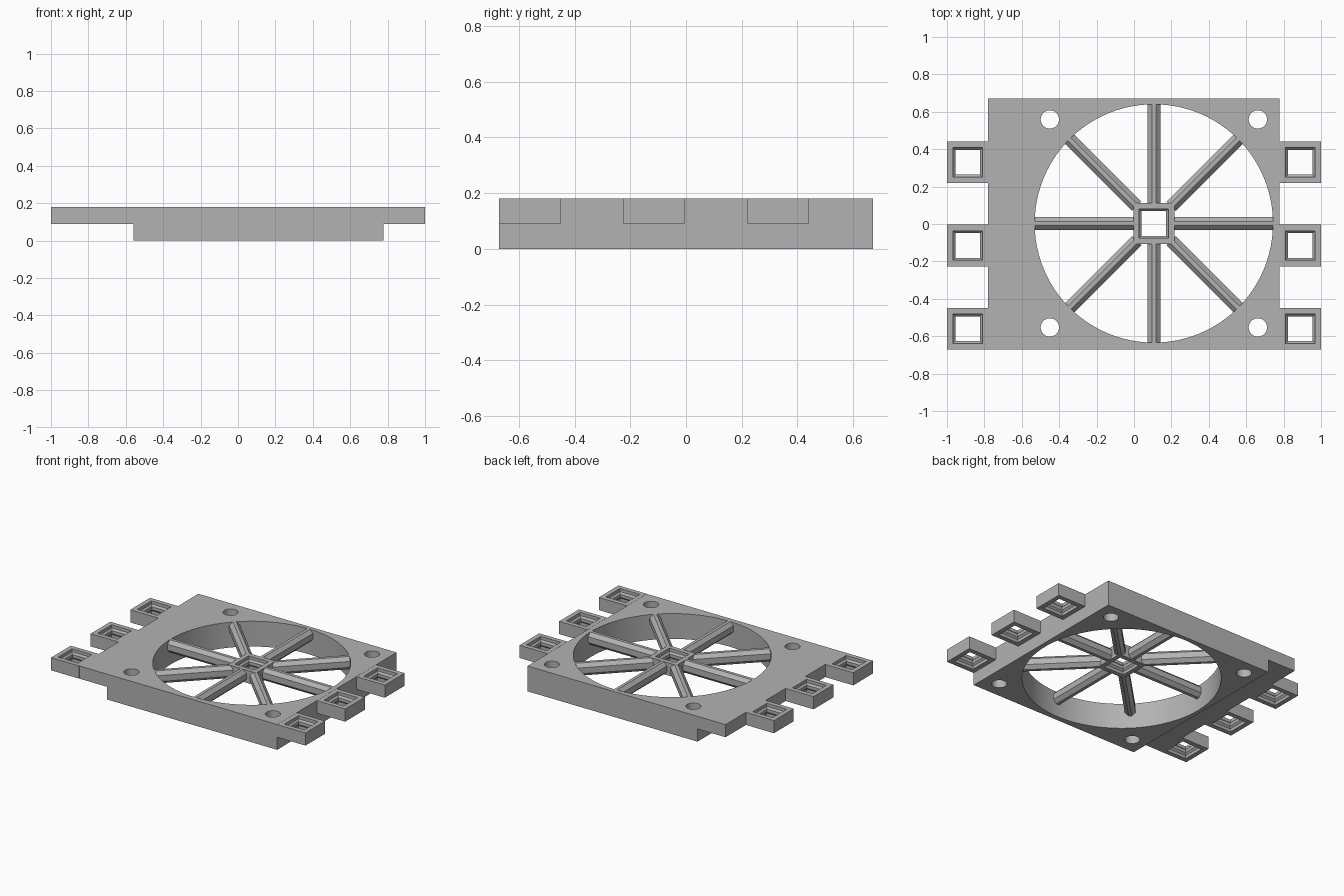
import bpy, bmesh, math
from mathutils import Matrix, Vector

if "Cube" in bpy.data.objects:
    bpy.data.objects.remove(bpy.data.objects["Cube"])

TOP, MID = 0.18, 0.09
CENTRE = Vector((0.106, 0.003, 0))
FAN_RADIUS = 0.637

grey = bpy.data.materials.new("plain_grey")
grey.use_nodes = True
colour = (0.45, 0.45, 0.45, 1)
grey.diffuse_color = colour
grey.node_tree.nodes["Principled BSDF"].inputs["Base Color"].default_value = colour


def finish(name, bm):
    bmesh.ops.recalc_face_normals(bm, faces=bm.faces)
    mesh = bpy.data.meshes.new(name)
    bm.to_mesh(mesh)
    bm.free()
    mesh.materials.append(grey)
    obj = bpy.data.objects.new(name, mesh)
    bpy.context.collection.objects.link(obj)
    return obj


def prism(name, points, offset, matrix=None):
    """Extrude a closed outline along an offset."""
    bm = bmesh.new()
    face = bm.faces.new([bm.verts.new(p) for p in points])
    out = bmesh.ops.extrude_face_region(bm, geom=[face])
    moved = [v for v in out["geom"] if isinstance(v, bmesh.types.BMVert)]
    bmesh.ops.translate(bm, vec=offset, verts=moved)
    if matrix:
        bm.transform(matrix)
    return finish(name, bm)


def socket_frame(name, x, y, z, half):
    """Square frame whose opening narrows to a chamfered waist."""
    wide, waist = 0.078, 0.066
    profile = [(half, 0), (half, MID), (wide, MID), (wide, 0.068),
               (waist, 0.056), (waist, 0.034), (wide, 0.022), (wide, 0)]
    corners = [(-1, -1), (1, -1), (1, 1), (-1, 1)]
    bm = bmesh.new()
    rings = [[bm.verts.new((x + h * a, y + h * b, z + dz)) for a, b in corners]
             for h, dz in profile]
    for r, ring in enumerate(rings):
        following = rings[(r + 1) % len(rings)]
        for i in range(4):
            j = (i + 1) % 4
            bm.faces.new((ring[i], ring[j], following[j], following[i]))
    return finish(name, bm)


def cut_cylinder(body, centre, radius, sides):
    """Drill a vertical round hole through the body."""
    bm = bmesh.new()
    bmesh.ops.create_cone(bm, cap_ends=True, segments=sides, radius1=radius,
                          radius2=radius, depth=1,
                          matrix=Matrix.Translation(centre))
    cutter = finish("hole_cutter", bm)
    cutter.hide_render = True
    mod = body.modifiers.new("hole", 'BOOLEAN')
    mod.operation = 'DIFFERENCE'
    mod.solver = 'EXACT'
    mod.object = cutter
    bpy.context.view_layer.objects.active = body
    bpy.ops.object.modifier_apply(modifier=mod.name)
    bpy.data.objects.remove(cutter)


# Main plate with the thick block below its right part
outline = [(-0.78, MID), (-0.56, MID), (-0.56, 0), (0.777, 0),
           (0.777, TOP), (-0.78, TOP)]
plate = prism("mounting_plate", [(x, -0.67, z) for x, z in outline], (0, 1.34, 0))

# Fan opening and four screw holes
cut_cylinder(plate, CENTRE, FAN_RADIUS, 96)
for sx in (-1, 1):
    for sy in (-1, 1):
        cut_cylinder(plate, CENTRE + Vector((sx * 0.556, sy * 0.556, 0)), 0.049, 32)

bpy.ops.object.select_all(action='DESELECT')
plate.select_set(True)
bpy.context.view_layer.objects.active = plate
bpy.ops.object.shade_smooth_by_angle(angle=math.radians(30))

# Three socket tabs along each side
for side, sx in (("right", -1), ("left", 1)):
    for place, y in (("front", -0.56), ("middle", -0.115), ("back", 0.33)):
        socket_frame(f"{side}_{place}_tab", sx * 0.889, y, MID, 0.111)

# Central hub
socket_frame("hub", CENTRE.x, CENTRE.y, MID + 0.001, 0.11)

# Eight spokes with chamfered edges
w, c = 0.035, 0.024
section = [(-w + c, MID), (w - c, MID), (w, MID + c), (w, TOP - c),
           (w - c, TOP), (-w + c, TOP), (-w, TOP - c), (-w, MID + c)]
for i in range(8):
    start = 0.13 if i % 2 else 0.1
    turn = Matrix.Translation(CENTRE) @ Matrix.Rotation(i * math.pi / 4, 4, 'Z')
    prism(f"spoke_{i + 1}", [(start, y, z) for y, z in section],
          (FAN_RADIUS + 0.003 - start, 0, 0), turn)
